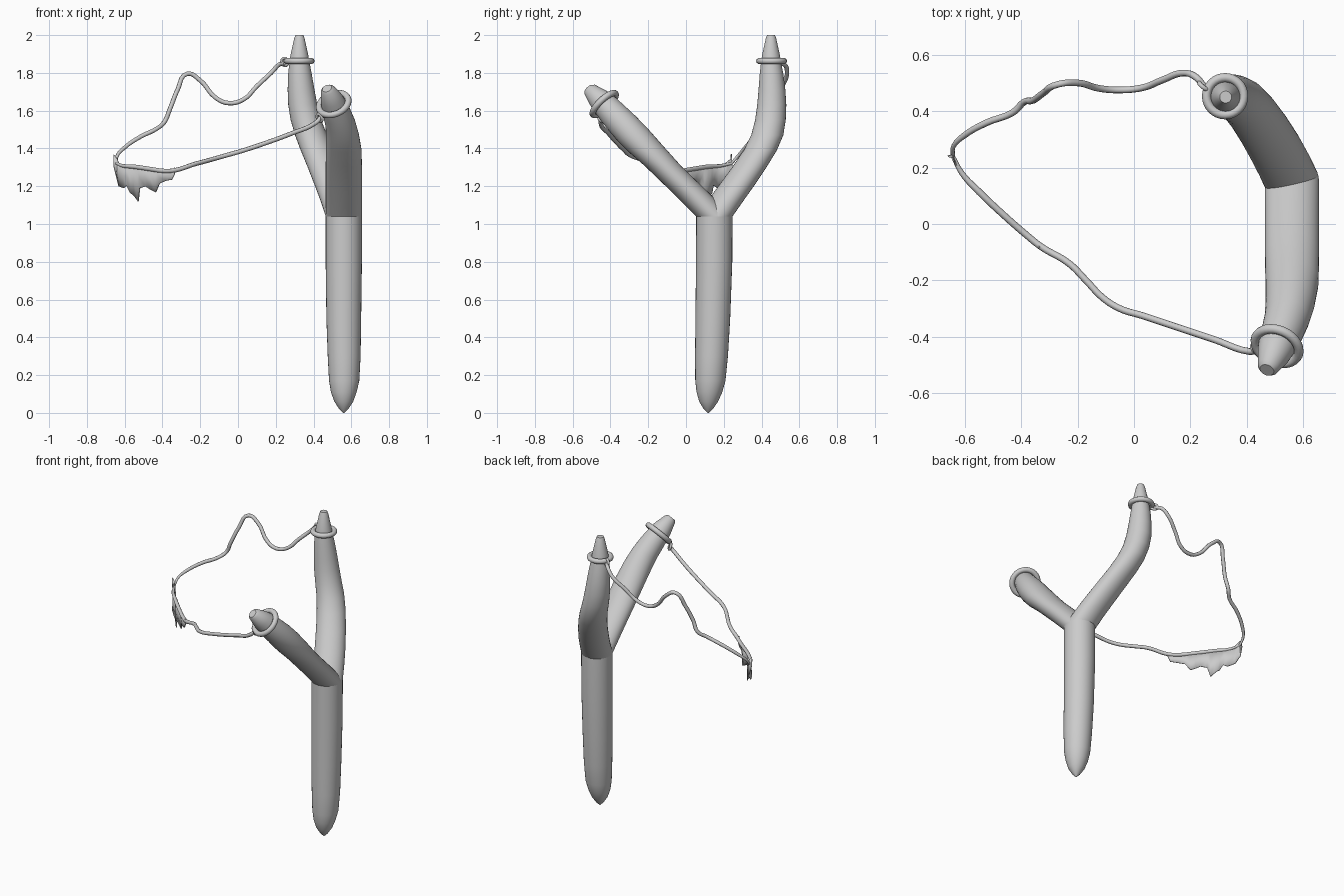
import bpy, bmesh
from math import cos, sin, pi
from mathutils import Vector

SIDES = 32
UP = Vector((0, 0, 1))


def finish(name, bm, angle=0.7):
    bmesh.ops.recalc_face_normals(bm, faces=bm.faces)
    mesh = bpy.data.meshes.new(name)
    bm.to_mesh(mesh)
    bm.free()
    obj = bpy.data.objects.new(name, mesh)
    bpy.context.collection.objects.link(obj)
    bpy.ops.object.select_all(action='DESELECT')
    obj.select_set(True)
    bpy.context.view_layer.objects.active = obj
    bpy.ops.object.shade_smooth_by_angle(angle=angle)
    return obj


def loft(name, sections, cap_start=False, cap_end=False):
    """Skin round sections given as (x, y, z, radius[, normal])."""
    bm = bmesh.new()
    rings = []
    for s in sections:
        c, r = Vector(s[:3]), s[3]
        q = UP.rotation_difference(Vector(s[4] if len(s) > 4 else UP))
        rings.append([bm.verts.new(c + q @ Vector((r * cos(2 * pi * i / SIDES),
                                                   r * sin(2 * pi * i / SIDES), 0)))
                      for i in range(SIDES)])
    for a, b in zip(rings, rings[1:]):
        for i in range(SIDES):
            j = (i + 1) % SIDES
            bm.faces.new((a[i], a[j], b[j], b[i]))
    if cap_start:
        bm.faces.new(rings[0])
    if cap_end:
        bm.faces.new(rings[-1])
    return finish(name, bm)


def torus(name, loc, normal, major, minor):
    bpy.ops.mesh.primitive_torus_add(location=loc, major_radius=major, minor_radius=minor,
                                     major_segments=32, minor_segments=10,
                                     rotation=UP.rotation_difference(Vector(normal)).to_euler())
    obj = bpy.context.object
    obj.name = name
    bpy.ops.object.shade_smooth_by_angle(angle=0.9)


def cord(name, points, radius):
    curve = bpy.data.curves.new(name, 'CURVE')
    curve.dimensions = '3D'
    curve.bevel_depth = radius
    curve.bevel_resolution = 2
    curve.resolution_u = 5
    curve.use_fill_caps = True
    sp = curve.splines.new('BEZIER')
    sp.bezier_points.add(len(points) - 1)
    for bp, p in zip(sp.bezier_points, points):
        bp.co = p[:3]
        bp.radius = p[3] if len(p) > 3 else 1
        bp.handle_left_type = bp.handle_right_type = 'AUTO'
    obj = bpy.data.objects.new(name, curve)
    bpy.context.collection.objects.link(obj)


# Handle with a rounded, pointed butt
loft("handle", [
    (.56, .117, .0, .003), (.56, .118, .02, .024), (.56, .12, .06, .05),
    (.56, .124, .11, .068), (.562, .129, .17, .080), (.562, .135, .30, .087),
    (.56, .142, .5, .092), (.56, .149, .8, .096), (.56, .15, 1.04, .096)], cap_start=True)

# Rear fork arm, curving upright
loft("rear_arm", [
    (.56, .15, 1.04, .096), (.533, .207, 1.12, .095), (.502, .265, 1.20, .094),
    (.46, .335, 1.30, .091), (.42, .393, 1.39, .088), (.387, .43, 1.47, .085),
    (.36, .447, 1.55, .081), (.343, .454, 1.63, .077), (.334, .455, 1.71, .071),
    (.328, .453, 1.79, .063), (.325, .45, 1.865, .052), (.325, .45, 1.90, .046),
    (.325, .45, 1.985, .027), (.325, .45, 2.0, .021)], cap_end=True)

# Front fork arm, leaning forward
tip_dir = (-.30, -.66, .70)
loft("front_arm", [
    (.56, .15, 1.04, .096), (.56, .02, 1.17, .096), (.56, -.12, 1.305, .096),
    (.56, -.21, 1.395, .094, (0, -.15, 1)), (.553, -.28, 1.47, .087, (-.07, -.35, .9)),
    (.542, -.335, 1.53, .08, (-.15, -.5, .8)), (.525, -.385, 1.582, .074, (-.25, -.6, .75)),
    (.505, -.433, 1.635, .066, tip_dir), (.495, -.46, 1.662, .059, tip_dir),
    (.475, -.508, 1.71, .038, tip_dir), (.471, -.518, 1.718, .026, tip_dir)], cap_end=True)

# Rings near the arm tips and the cord loops tied to them
torus("rear_ring", (.323, .453, 1.863), (0, 0, 1), .066, .016)
torus("front_ring", (.507, -.433, 1.635), tip_dir, .081, .017)
torus("rear_knot", (.248, .488, 1.858), (.6, .8, .2), .020, .008)
torus("front_knot", (.432, -.447, 1.562), (.7, .6, .3), .020, .008)

# Rear strand: slack and wavy
cord("rear_cord", [
    (.25, .485, 1.85), (.22, .52, 1.845), (.175, .535, 1.80), (.10, .51, 1.73),
    (.03, .483, 1.66), (-.05, .475, 1.64), (-.12, .48, 1.67), (-.20, .50, 1.76),
    (-.27, .495, 1.795), (-.32, .465, 1.71), (-.36, .437, 1.61), (-.39, .432, 1.54),
    (-.43, .395, 1.505), (-.52, .36, 1.46), (-.60, .315, 1.405, .9),
    (-.64, .275, 1.36, .7), (-.642, .24, 1.32, .6)], .012)

# Front strand: runs along the pouch and up to the front arm
cord("front_cord", [
    (-.642, .24, 1.32, .6), (-.61, .18, 1.308, .8), (-.55, .115, 1.303), (-.46, .03, 1.29),
    (-.38, -.04, 1.28), (-.33, -.08, 1.285), (-.23, -.14, 1.317), (-.17, -.20, 1.333),
    (-.11, -.262, 1.35), (-.05, -.30, 1.367), (.03, -.325, 1.39), (.15, -.365, 1.43),
    (.28, -.408, 1.478), (.41, -.452, 1.535), (.44, -.447, 1.565)], .012)

# Torn leather pouch hanging from the cord: (x, y, top z, bottom z)
pouch = [(-.66, .24, 1.37, 1.31), (-.64, .238, 1.345, 1.24), (-.63, .205, 1.32, 1.20),
         (-.605, .175, 1.31, 1.19), (-.59, .155, 1.307, 1.205), (-.57, .135, 1.304, 1.165),
         (-.55, .115, 1.303, 1.15), (-.528, .094, 1.30, 1.12), (-.52, .086, 1.30, 1.19),
         (-.49, .057, 1.295, 1.20), (-.46, .03, 1.29, 1.18), (-.435, .007, 1.287, 1.168),
         (-.415, -.012, 1.284, 1.215), (-.38, -.04, 1.28, 1.23), (-.35, -.065, 1.283, 1.235),
         (-.335, -.085, 1.30, 1.265)]
bm = bmesh.new()
rows = []
for k, (x, y, top, bot) in enumerate(pouch):
    rows.append([bm.verts.new((x, y + .012 * sin(k * 1.3) * t, top + (bot - top) * t))
                 for t in (0, .5, 1)])
for a, b in zip(rows, rows[1:]):
    for i in range(2):
        bm.faces.new((a[i], b[i], b[i + 1], a[i + 1]))
obj = finish("pouch", bm)
mod = obj.modifiers.new("thickness", 'SOLIDIFY')
mod.thickness = .006
mod.offset = 0
